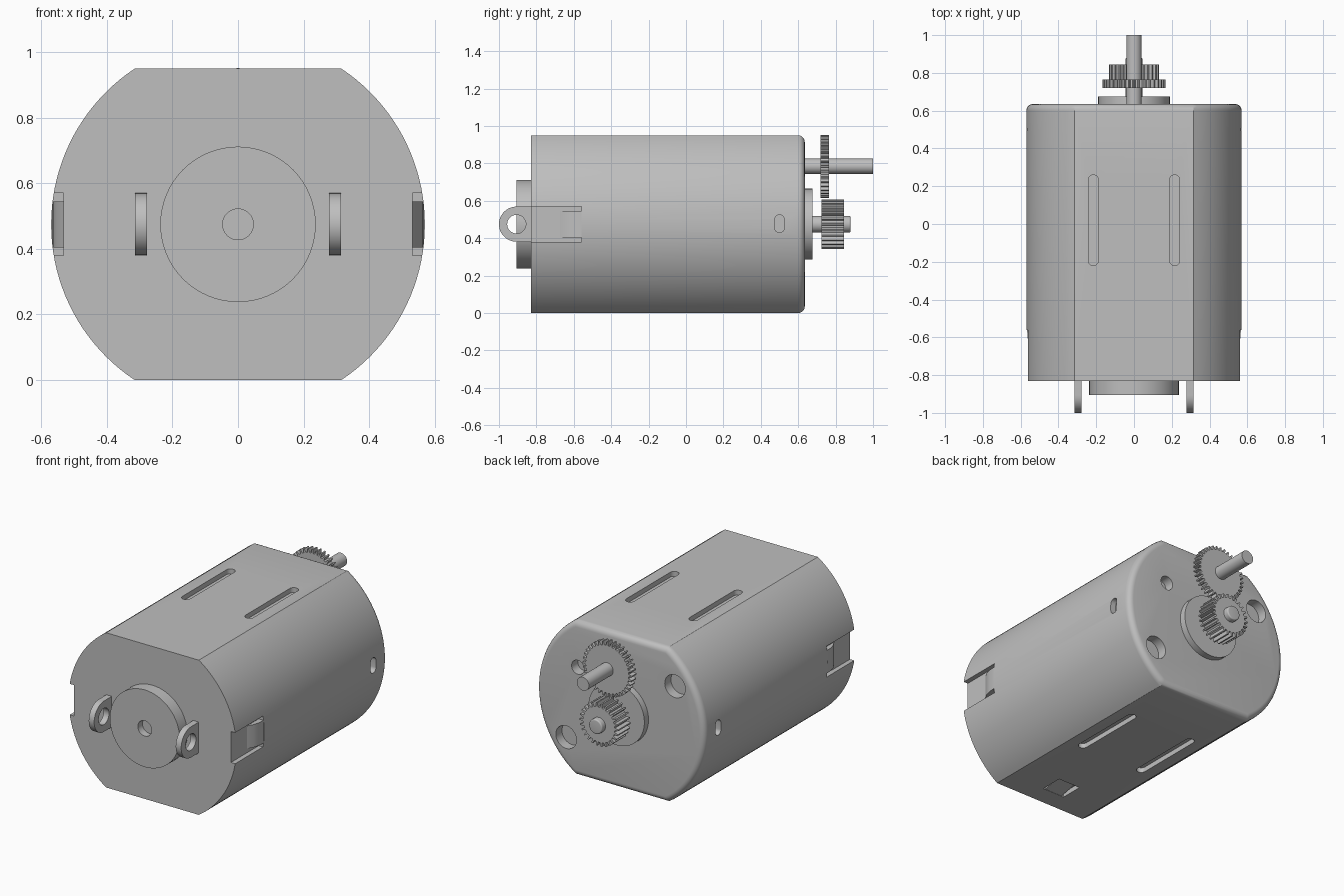
import bpy, bmesh, math
from math import sin, cos, pi, radians

if "Cube" in bpy.data.objects:
    bpy.data.objects.remove(bpy.data.objects["Cube"], do_unlink=True)

metal = bpy.data.materials.new("grey metal")
metal.use_nodes = True
GREY = (0.52, 0.52, 0.52, 1)
metal.diffuse_color = GREY
metal.node_tree.nodes["Principled BSDF"].inputs["Base Color"].default_value = GREY

MID = 0.475    # height of the motor axis
R = 0.57       # can radius
FRONT, BACK = -0.83, 0.635


def prism(name, pts, axis, lo, hi, round_far=0):
    """Extrude a 2D outline along an axis, optionally rounding the far rim."""
    place = {"x": lambda a, b, t: (t, a, b),
             "y": lambda a, b, t: (a, t, b),
             "z": lambda a, b, t: (a, b, t)}[axis]
    bm = bmesh.new()
    near = [bm.verts.new(place(a, b, lo)) for a, b in pts]
    far = [bm.verts.new(place(a, b, hi)) for a, b in pts]
    n = len(pts)
    bm.faces.new(near)
    cap = bm.faces.new(far)
    for i in range(n):
        j = (i + 1) % n
        bm.faces.new((near[i], near[j], far[j], far[i]))
    bmesh.ops.recalc_face_normals(bm, faces=bm.faces)
    if round_far:
        bmesh.ops.bevel(bm, geom=list(cap.edges), offset=round_far,
                        segments=5, profile=0.5, affect="EDGES")
    mesh = bpy.data.meshes.new(name)
    bm.to_mesh(mesh)
    bm.free()
    mesh.materials.append(metal)
    ob = bpy.data.objects.new(name, mesh)
    bpy.context.collection.objects.link(ob)
    return ob


def arc(cx, cy, r, a0, a1, n):
    return [(cx + r * cos(radians(a0 + (a1 - a0) * i / n)),
             cy + r * sin(radians(a0 + (a1 - a0) * i / n))) for i in range(n + 1)]


def circle(cx, cy, r, n=48):
    return arc(cx, cy, r, 0, 360, n)[:-1]


def rect(a0, a1, b0, b1):
    return [(a0, b0), (a1, b0), (a1, b1), (a0, b1)]


def slot(ca, b0, b1, r):
    return arc(ca, b1 - r, r, 0, 180, 12) + arc(ca, b0 + r, r, 180, 360, 12)


def select(ob):
    bpy.ops.object.select_all(action="DESELECT")
    ob.select_set(True)
    bpy.context.view_layer.objects.active = ob


def cut(ob, cutters):
    for c in cutters:
        c.hide_render = True
        mod = ob.modifiers.new("cut", "BOOLEAN")
        mod.operation = "DIFFERENCE"
        mod.solver = "EXACT"
        mod.object = c
        select(ob)
        bpy.ops.object.modifier_apply(modifier=mod.name)
        bpy.data.objects.remove(c, do_unlink=True)


def smooth(ob, angle=30):
    select(ob)
    bpy.ops.object.shade_smooth_by_angle(angle=radians(angle))


def rod(name, x, z, r, y0, y1, chamfer=0):
    ob = prism(name, circle(x, z, r), "y", y0, y1, chamfer)
    smooth(ob)
    return ob


def gear(name, z, r, teeth, depth, y0, y1, turn=0):
    pts = []
    for i in range(teeth):
        for frac, rad in ((-0.28, r - depth), (-0.13, r), (0.13, r), (0.28, r - depth)):
            a = 2 * pi * (i + frac + turn) / teeth
            pts.append((rad * sin(a), z + rad * cos(a)))
    return prism(name, pts, "y", y0, y1)


# Motor can: round barrel with flat top and bottom
half = math.degrees(math.asin(MID / R))
outline = arc(0, MID, R, -half, half, 40) + arc(0, MID, R, 180 - half, 180 + half, 40)
can = prism("motor_can", outline, "y", FRONT, BACK, 0.035)

cutters = []
for s in (-1, 1):
    # Long grooves on the top and bottom flats
    for z in (0, 2 * MID):
        cutters.append(prism("groove", slot(s * 0.215, -0.22, 0.26, 0.027), "z", z - 0.03, z + 0.03))
    # Side dimples and front side notches
    lo, hi = sorted((s * 0.533, s * 0.7))
    cutters.append(prism("dimple", slot(0.5, 0.43, 0.525, 0.026), "x", lo, hi))
    cutters.append(prism("notch", rect(-0.9, -0.56, 0.38, 0.57), "x", lo, hi))
# Latch recess underneath
cutters.append(prism("latch_recess", rect(-0.075, 0.075, -0.71, -0.57), "z", -0.1, 0.03))
# Vent and screw holes in the back
for x, z, r in ((-0.37, 0.73, 0.07), (0.37, 0.22, 0.07), (0.29, 0.67, 0.043)):
    cutters.append(prism("hole", circle(x, z, r, 32), "y", BACK - 0.06, BACK + 0.1))
cut(can, cutters)
smooth(can)

# Bent tabs inside the side notches and the bottom recess
for s, side in ((-1, "right"), (1, "left")):
    tab = [(0.53, -0.555), (0.566, -0.555), (0.564, -0.6), (0.553, -0.64), (0.53, -0.68)]
    smooth(prism(side + "_can_tab", [(s * x, y) for x, y in tab], "z", 0.405, 0.545))
prism("bottom_latch", [(-0.715, 0.0005), (-0.58, 0.028), (-0.58, 0.032), (-0.715, 0.032)],
      "x", -0.06, 0.06)

# Front bearing boss with a shaft recess
boss = prism("front_boss", circle(0, MID, 0.237, 64), "y", -0.905, FRONT + 0.01)
cut(boss, [prism("recess", circle(0, MID, 0.047, 32), "y", -1, -0.86)])
smooth(boss)

# Terminals: rounded lugs with an eye
for s, side in ((-1, "right"), (1, "left")):
    lug = [(FRONT + 0.01, 0.38)] + arc(-0.906, MID, 0.094, 270, 90, 24) + [(FRONT + 0.01, 0.57)]
    x0, x1 = sorted((s * 0.277, s * 0.314))
    ob = prism(side + "_terminal", lug, "x", x0, x1)
    cut(ob, [prism("eye", circle(-0.906, MID, 0.05, 32), "x", x0 - 0.1, x1 + 0.1)])
    smooth(ob)

# Rear bearing, drive shaft and pinion
rod("rear_boss", 0, MID, 0.19, BACK - 0.01, 0.675)
rod("drive_shaft", 0, MID, 0.045, BACK, 0.88, 0.008)
gear("pinion", MID, 0.132, 26, 0.024, 0.725, 0.845, 0.5)

# Output shaft and spur gear
rod("output_shaft", 0, 0.785, 0.041, BACK - 0.01, 1.0)
gear("spur_gear", 0.784, 0.168, 36, 0.022, 0.72, 0.765)
